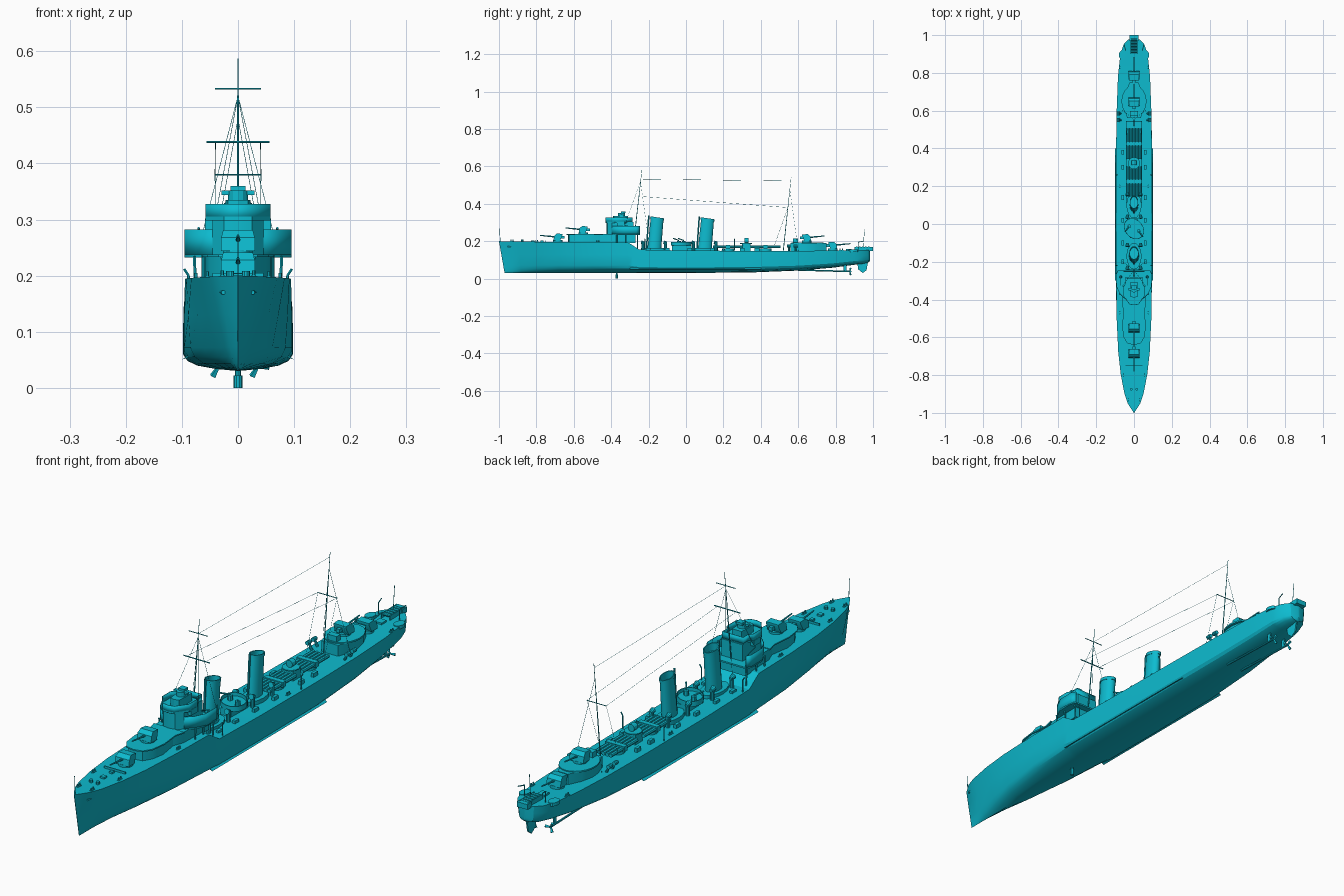
import bpy, math
from mathutils import Vector

mat = bpy.data.materials.new("paint")
mat.diffuse_color = (0.004, 0.5, 0.63, 1)


def mesh(name, verts, faces):
    me = bpy.data.meshes.new(name)
    me.from_pydata([tuple(v) for v in verts], [], faces)
    me.materials.append(mat)
    ob = bpy.data.objects.new(name, me)
    bpy.context.collection.objects.link(ob)
    import bmesh
    bm = bmesh.new()
    bm.from_mesh(me)
    bmesh.ops.remove_doubles(bm, verts=bm.verts, dist=1e-6)
    bmesh.ops.recalc_face_normals(bm, faces=bm.faces)
    bm.to_mesh(me)
    bm.free()
    return ob


def loft(name, rings):
    n, m = len(rings[0]), len(rings)
    faces = [(r*n+i, r*n+(i+1) % n, (r+1)*n+(i+1) % n, (r+1)*n+i)
             for r in range(m-1) for i in range(n)]
    faces += [tuple(range(n)), tuple(range((m-1)*n, m*n))]
    return mesh(name, [p for r in rings for p in r], faces)


def full(half):  # mirror a half outline given from front to back
    return list(half) + [(-x, y) for x, y in reversed(half) if x > 1e-5]


def oval(a, b, cy, n=12):
    return [(a*math.sin(math.pi*i/n), cy-b*math.cos(math.pi*i/n)) for i in range(n+1)]


def prism(name, half, z0, z1):
    return loft(name, [[(x, y, z) for x, y in full(half)] for z in (z0, z1)])


def wall(name, half, z0, z1, closed=False):  # thin bulwark
    o = [(-x, y) for x, y in reversed(half) if x > 1e-5] + list(half)
    n = len(o)
    ob = mesh(name, [(x, y, z) for z in (z0, z1) for x, y in o],
              [(i, (i+1) % n, n+(i+1) % n, n+i) for i in range(n if closed else n-1)])
    ob.modifiers.new("thickness", 'SOLIDIFY').thickness = 0.003


def box(name, x, y, z, sx, sy, sz):  # z is the bottom
    loft(name, [[(x+i*sx/2, y+j*sy/2, h) for i, j in ((-1, -1), (1, -1), (1, 1), (-1, 1))]
                for h in (z, z+sz)])


def rod(name, a, b, r, n=6, r2=None):
    a, b = Vector(a), Vector(b)
    q = (b-a).to_track_quat('Z', 'Y')
    loft(name, [[c + q @ Vector((k*math.cos(2*math.pi*i/n), k*math.sin(2*math.pi*i/n), 0))
                 for i in range(n)] for c, k in ((a, r), (b, r if r2 is None else r2))])


# Hull: y, half beam, deck z, keel z, fullness
stations = [(-1, .001, .2, .03, 0), (-.95, .033, .199, .03, .05), (-.9, .05, .198, .03, .12),
            (-.8, .07, .197, .03, .3), (-.68, .084, .196, .03, .55), (-.5, .093, .195, .03, .85),
            (-.31, .096, .194, .03, 1), (-.285, .096, .178, .03, 1), (-.25, .097, .155, .03, 1),
            (0, .098, .15, .03, 1), (.35, .097, .148, .033, 1), (.6, .093, .148, .043, .9),
            (.78, .086, .15, .058, .8), (.9, .073, .152, .074, .8), (.95, .056, .153, .08, .8),
            (.975, .034, .154, .086, .8), (.985, .004, .154, .095, .8)]
mid = [(0, 0), (.4, .03), (.74, .08), (.92, .15), (1, .25), (1, .6), (.985, 1)]
vee = [(0, 0), (.1, .03), (.19, .08), (.28, .15), (.4, .25), (.68, .6), (1, 1)]
rings = []
for y, b, zd, zk, f in stations:
    pts = []
    for (xm, t), (xv, _) in zip(mid, vee):
        rake = .03*(1-t)*max(0, (-.7-y)/.3)
        pts.append((b*(xm*f+xv*(1-f)), y+rake, zk+(zd-zk)*t))
    rings.append(pts + [(-x, yy, z) for x, yy, z in reversed(pts[1:])])
loft("hull", rings)

# Under-hull fittings
rod("sonar_stem", (0, -.37, .02), (0, -.37, .04), .005, 8)
rod("sonar_dome", (0, -.37, 0), (0, -.37, .022), .008, 10)
loft("rudder", [[(s, .915+t, .1), (s, .975, .1), (s, .965, .045), (s, .945, .03), (s, .92, .05)]
                for s, t in ((-.003, 0), (.003, 0))])
for s in (1, -1):
    rod("propeller_shaft", (s*.035, .6, .046), (s*.035, .88, .038), .004, 8)
    box("shaft_bracket", s*.035, .85, .04, .004, .015, .035)
    for k in range(3):
        a = 2*math.pi*k/3
        rod("propeller_blade", (s*.035, .875, .038),
            (s*.035+.02*math.cos(a), .88, .038+.02*math.sin(a)), .003, 4, .006)
    loft("bilge_keel", [[(s*x, y, z) for x, z in ((.085, .056), (.1, .05), (.087, .06))]
                        for y in (-.3, .4)])

# Forward deckhouse, gun platform and bridge
prism("forward_deckhouse", [(0, -.63), (.03, -.625), (.05, -.59), (.058, -.54), (.045, -.46),
                            (.06, -.42), (.065, -.27), (0, -.27)], .19, .235)
prism("forward_gun_deck", [(0, -.64), (.035, -.632), (.055, -.6), (.063, -.54), (.055, -.46),
                           (.065, -.42), (0, -.42)], .233, .238)
prism("wheelhouse", [(0, -.425), (.025, -.42), (.045, -.395), (.045, -.28), (0, -.28)], .235, .302)
bridge = [(0, -.43), (.025, -.425), (.058, -.38), (.058, -.33), (.045, -.315), (.045, -.285), (0, -.285)]
prism("bridge_floor", bridge, .298, .305)
wall("bridge_bulwark", bridge, .3, .328, True)
prism("chart_house", [(0, -.39), (.018, -.385), (.022, -.35), (.02, -.31), (0, -.31)], .3, .335)
rod("director", (0, -.345, .33), (0, -.345, .352), .018, 12)
box("rangefinder", 0, -.345, .344, .058, .012, .008)
box("director_hood", 0, -.335, .35, .026, .025, .01)
wing = [(0, -.4), (.05, -.395), (.075, -.37), (.094, -.33), (.095, -.265), (.085, -.245), (0, -.245)]
prism("wing_deck", wing, .232, .238)
wall("wing_bulwark", wing[1:-1], .235, .282)
for s in (1, -1):
    for y in (-.37, -.32, -.26):
        rod("wing_support", (s*.074, y, .15), (s*.078, y, .235), .003)
    rod("light_gun_base", (s*.07, -.28, .236), (s*.07, -.28, .268), .008, 8, .004)
    rod("light_gun_barrel", (s*.07, -.275, .27), (s*.07, -.325, .285), .002)
    box("signal_locker", s*.052, -.35, .28, .014, .04, .022)


# Main guns
def gun(y, z, d):
    rod("gun_base", (0, y, z-.004), (0, y, z+.008), .026, 16)
    prof = [(.024, .006), (.02, .03), (.006, .043), (-.024, .041), (-.024, .034), (-.012, .006)]
    loft("gun_shield", [[(x*(1-.12*(h > .03)), y+d*p, z+h) for p, h in prof] for x in (-.03, .03)])
    rod("gun_barrel", (0, y, z+.024), (0, y+d*.095, z+.033), .0045, 8, .0025)
    box("breech", 0, y-d*.026, z+.016, .014, .02, .014)


gun(-.685, .198, -1)
gun(-.55, .238, -1)
gun(.645, .195, 1)
gun(.785, .154, 1)

# Aft deckhouse
prism("aft_deckhouse", [(0, .56), (.035, .56), (.052, .61), (.055, .65), (.045, .7), (.022, .75),
                        (0, .75)], .145, .19)
prism("aft_gun_deck", oval(.066, .085, .65), .188, .194)
box("aft_shelter", 0, .585, .19, .04, .025, .025)

# Funnels: raked, tapering, hollow on top
for name, y, a, top in (("front", -.17, .025, .33), ("rear", .1, .022, .325)):
    rs = []
    for z, k in ((.148, 1.05), (.2, 1), (top-.012, .95), (top-.012, 1.02), (top, 1.02), (top, .88), (top-.03, .88)):
        off = (z-.15)*.09
        rs.append([(x, yy, z+(.0 if z < .29 else (y-yy)*.15)) for x, yy in full(oval(a*k, .036*k, y+off))])
    loft(name+"_funnel", rs)
    prism(name+"_boiler_casing", oval(.04, .07, y, 8), .145, .165)
    rod(name+"_steam_pipe", (0, y-.042, .15), (0, y-.029, top+.008), .004, 8)
    for s in (1, -1):
        for dy in (-.06, .06):
            rod("vent", (s*.035, y+dy, .15), (s*.035, y+dy, .19), .008, 10)
            rod("vent_cowl", (s*.035, y+dy+.008, .19), (s*.035, y+dy-.01, .194), .007, 10, .011)

# Midship anti-aircraft platform with two staggered guns
prism("midship_house", [(0, -.075), (.022, -.075), (.022, .03), (0, .03)], .145, .178)
turned = [(.052*math.cos(t)+.012*math.sin(t), -.025+.05*math.sin(t)-.025*math.cos(t))
          for t in (2*math.pi*i/20 for i in range(20))]
loft("midship_platform", [[(x, y, z) for x, y in turned] for z in (.176, .182)])
loft("midship_bulwark", [[(x*k, -.025+(y+.025)*k, z) for x, y in turned]
                         for k, z in ((1, .18), (1, .196), (.94, .196), (.94, .183))])
for x, y in ((-.025, -.012), (.025, -.038)):
    rod("pompom_base", (x, y, .18), (x, y, .202), .01, 8)
    rod("pompom_barrel", (x, y, .204), (x*1.9, y-.03, .215), .003)

# Torpedo tube mounts and searchlight house between them
for y in (.225, .425):
    rod("torpedo_turntable", (0, y, .145), (0, y, .162), .032, 16)
    for i in range(5):
        x = (i-2)*.0155
        rod("torpedo_tube", (x, y-.08, .17), (x, y+.08, .17), .0075, 8)
    box("torpedo_saddle", 0, y, .16, .082, .02, .02)
prism("searchlight_house", [(0, .3), (.025, .3), (.025, .345), (0, .345)], .145, .188)
prism("searchlight_platform", oval(.032, .032, .322, 8), .186, .19)
rod("searchlight", (0, .312, .204), (0, .335, .204), .014, 12)

# Foremast, mainmast, yards, stays and aerials
rod("foremast", (0, -.275, .235), (0, -.235, .587), .0028, 6, .001)
rod("mainmast", (0, .52, .148), (0, .562, .54), .0025, 6, .001)
rod("lower_yard", (-.056, -.252, .438), (.056, -.252, .438), .002)
rod("upper_yard", (-.041, -.242, .533), (.041, -.242, .533), .0015)
rod("main_yard", (-.042, .545, .38), (.042, .545, .38), .0015)
rod("top_aerial", (0, -.242, .532), (0, .561, .522), .0006, 4)
for s in (1, -1):
    rod("mast_stay", (0, -.243, .52), (s*.062, -.33, .28), .0006, 4)
    rod("aft_stay", (0, -.243, .52), (s*.06, -.2, .2), .0006, 4)
    rod("side_aerial", (s*.04, -.25, .44), (s*.041, .545, .38), .0006, 4)
    rod("aerial_downlead", (s*.041, .545, .38), (s*.038, .47, .17), .0006, 4)
    rod("main_stay", (0, .555, .48), (s*.06, .6, .15), .0006, 4)

# Bow gear, deck fittings and stern depth-charge gear
rod("jackstaff", (0, -.993, .198), (0, -.997, .272), .0012)
rod("ensign_staff", (0, .945, .15), (0, .955, .262), .0012)
box("breakwater", 0, -.75, .195, .09, .004, .01)
for s in (1, -1):
    rod("capstan", (s*.014, -.875, .195), (s*.014, -.875, .208), .007, 10)
    rod("anchor_shank", (s*.03, -.935, .19), (s*.027, -.94, .168), .003)
    rod("anchor_flukes", (s*.026, -.955, .17), (s*.03, -.925, .17), .004)
    for y, z in ((-.93, .197), (-.8, .195), (-.47, .193), (.2, .147), (.83, .15)):
        b = .028 if y < -.9 else .055 if y < -.7 else .075
        box("bollard_plate", s*b, y, z, .008, .022, .004)
        for dy in (-.006, .006):
            rod("bollard", (s*b, y+dy, z), (s*b, y+dy, z+.012), .003)
    for y in (-.2, -.1, .02, .14, .3, .38):
        box("deck_locker", s*.06, y, .147, .012, .025, .016)
    for y in (.55, .585):
        rod("charge_thrower", (s*.07, y, .148), (s*.082, y, .172), .005, 8)
        rod("depth_charge", (s*.084, y-.01, .174), (s*.084, y+.01, .174), .008, 10)
    loft("stern_sponson", [[(s*(.062+.018*math.cos(t)), .895+.025*math.sin(t), z)
                            for t in (2*math.pi*i/12 for i in range(12))] for z in (.142, .155)])
    box("charge_rack_rail", s*.018, .945, .152, .003, .09, .018)
    rod("davit_post", (s*.045, .92, .15), (s*.045, .92, .195), .002)
    rod("davit_arm", (s*.045, .92, .195), (s*.052, .95, .2), .002)
    for y in (-.22, .26):
        rod("boat_davit", (s*.088, y, .15), (s*.088, y, .2), .0025)
        rod("davit_head", (s*.088, y, .2), (s*.096, y, .212), .0025)
for i in range(5):
    rod("stern_charge", (-.015, .912+i*.016, .165), (.015, .912+i*.016, .165), .007, 10)
box("stern_chute", 0, .985, .148, .045, .03, .02)
for y, w in ((.87, .03), (.72, .02), (-.82, .018), (-.77, .014)):
    box("hatch", 0, y, .148 if y > 0 else .194, w, w, .01)

# Smooth curved surfaces, keep hard edges
for ob in bpy.context.collection.objects:
    ob.select_set(True)
    bpy.context.view_layer.objects.active = ob
bpy.ops.object.shade_smooth_by_angle(angle=math.radians(25))
